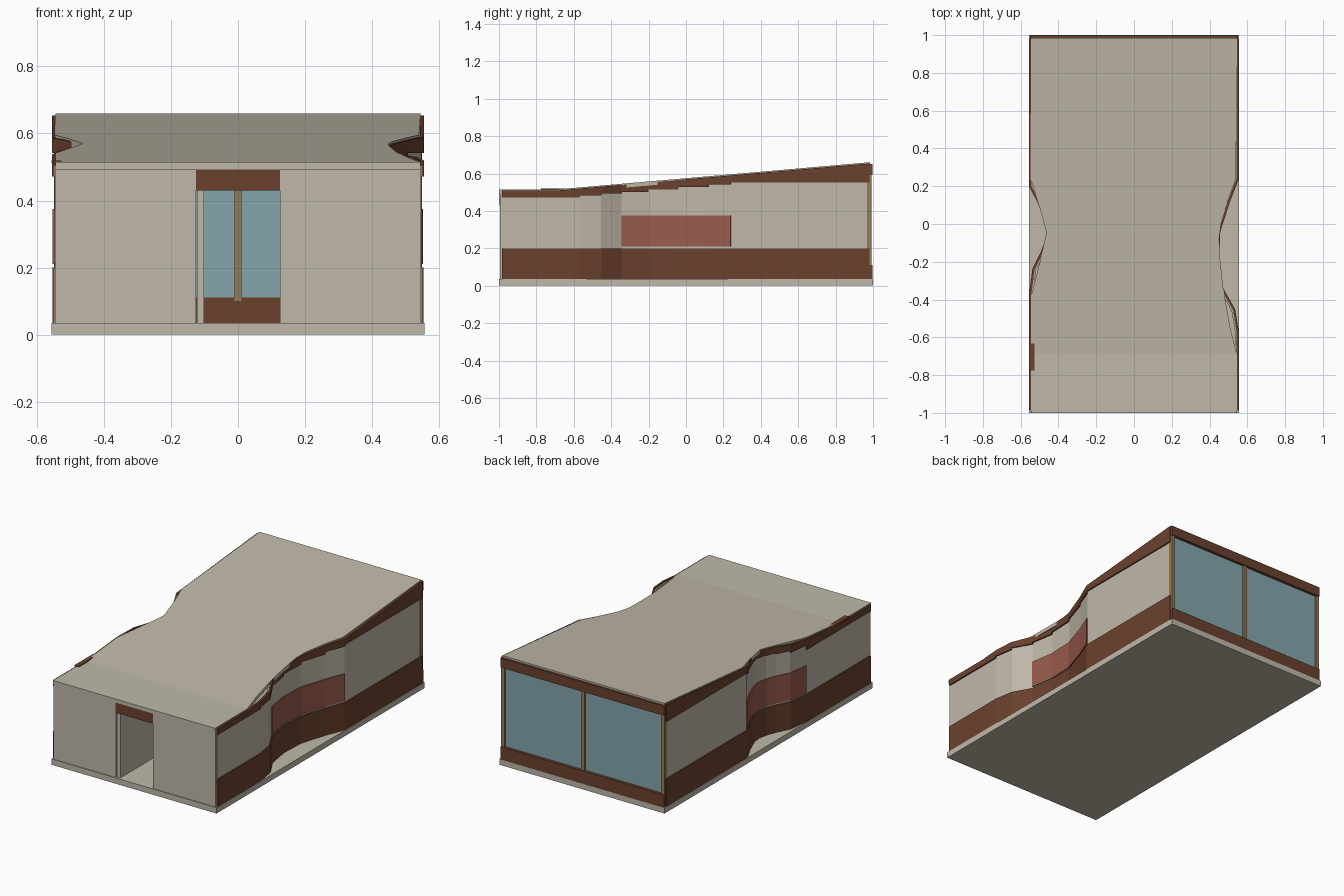
import bpy, bmesh
from mathutils import Vector

if "Cube" in bpy.data.objects:
    bpy.data.objects.remove(bpy.data.objects["Cube"])


def material(name, rgb):
    m = bpy.data.materials.new(name)
    m.diffuse_color = (*rgb, 1)
    m.use_nodes = True
    m.node_tree.nodes["Principled BSDF"].inputs["Base Color"].default_value = m.diffuse_color
    return m


BEIGE = material("beige plaster", (0.53, 0.485, 0.40))
BROWN = material("dark brown timber", (0.145, 0.053, 0.027))
RED = material("red brick panel", (0.32, 0.105, 0.075))
GLASS = material("blue glass", (0.23, 0.38, 0.41))
TAN = material("tan post", (0.30, 0.20, 0.09))

BASE_Z = 0.035


def finish(bm, name, mat):
    bmesh.ops.remove_doubles(bm, verts=bm.verts, dist=1e-5)
    bmesh.ops.recalc_face_normals(bm, faces=bm.faces)
    me = bpy.data.meshes.new(name)
    bm.to_mesh(me)
    bm.free()
    me.materials.append(mat)
    ob = bpy.data.objects.new(name, me)
    bpy.context.collection.objects.link(ob)
    return ob


def box(name, mat, x0, x1, y0, y1, z0, z1):
    bm = bmesh.new()
    bmesh.ops.create_cube(bm, size=1)
    for v in bm.verts:
        v.co = ((x0 + x1) / 2 + v.co.x * (x1 - x0),
                (y0 + y1) / 2 + v.co.y * (y1 - y0),
                (z0 + z1) / 2 + v.co.z * (z1 - z0))
    return finish(bm, name, mat)


def roof_z(y):
    """Roof top: flat at the front, then rising to the back."""
    return 0.515 + max(0, y + 0.69) * 0.0868


def shifted(path, d):
    """Offset a path sideways with mitred corners (positive = outward)."""
    side = 1 if path[0][0] > 0 else -1
    pts = [Vector(p) for p in path]
    normals = []
    for a, b in zip(pts, pts[1:]):
        t = (b - a).normalized()
        normals.append(Vector((t.y, -t.x)) * side)
    out = []
    for i, p in enumerate(pts):
        n0, n1 = normals[max(i - 1, 0)], normals[min(i, len(normals) - 1)]
        m = (n0 + n1).normalized()
        out.append(p + m * d / max(m.dot(n0), 0.5))
    return out


def ribbon(name, mat, path, inner, outer, bottom, top, stepped=False):
    """Solid band following a wall path."""
    bm = bmesh.new()
    a, b = shifted(path, inner), shifted(path, outer)
    sections = []

    def section(i, level_y):
        y = path[i][1]
        zb, zt = bottom(level_y), top(y)
        sections.append([bm.verts.new((p.x, p.y, z)) for p, z in
                         ((a[i], zb), (b[i], zb), (b[i], zt), (a[i], zt))])

    if stepped:
        for i in range(len(path) - 1):
            section(i, path[i][1])
            section(i + 1, path[i][1])
    else:
        for i in range(len(path)):
            section(i, path[i][1])
    for s, t in zip(sections, sections[1:]):
        for k in range(4):
            bm.faces.new((s[k], s[(k + 1) % 4], t[(k + 1) % 4], t[k]))
    bm.faces.new(sections[0])
    bm.faces.new(sections[-1])
    return finish(bm, name, mat)


# Wall paths, front to back, with the curved recess on each side
right_path = [(0.547, -0.985), (0.547, -0.69), (0.547, -0.57), (0.528, -0.455),
              (0.466, -0.345), (0.442, -0.2), (0.449, -0.04), (0.5, 0.12),
              (0.547, 0.24), (0.547, 0.98)]
left_path = [(-0.547, -0.985), (-0.547, -0.69), (-0.547, -0.37), (-0.53, -0.24),
             (-0.49, -0.16), (-0.467, -0.1), (-0.455, -0.04), (-0.465, 0.02),
             (-0.505, 0.12), (-0.547, 0.2), (-0.547, 0.98)]

# Floor slab
box("floor_slab", BEIGE, -0.556, 0.556, -1, 1, 0, BASE_Z)

# Side walls with brown plinth, red panel and stepped eaves beam
for side, path, panel in (("right", right_path, right_path[4:9]),
                          ("left", left_path, left_path[2:10])):
    ribbon(side + "_wall", BEIGE, path, -0.012, 0,
           lambda y: BASE_Z, lambda y: roof_z(y) - 0.012)
    ribbon(side + "_plinth", BROWN, path, -0.004, 0.007,
           lambda y: BASE_Z, lambda y: 0.2)
    ribbon(side + "_red_panel", RED, panel, -0.004, 0.006,
           lambda y: 0.21, lambda y: 0.375)
    ribbon(side + "_eaves_beam", BROWN, path, -0.004, 0.008,
           lambda y: roof_z(y) - 0.043, lambda y: roof_z(y) - 0.006, True)

# Roof sheet with waisted outline, built as a loft of cross strips
roof_right = [(0.545, -1), (0.545, -0.69), (0.51, -0.55), (0.472, -0.34),
              (0.452, -0.15), (0.448, -0.08), (0.458, 0), (0.495, 0.12),
              (0.54, 0.24), (0.545, 0.985)]
roof_left = [(-0.545, -1), (-0.545, -0.69), (-0.545, -0.38), (-0.48, -0.13),
             (-0.463, -0.05), (-0.505, 0.11), (-0.548, 0.24), (-0.545, 0.985)]


def x_at(path, y):
    for (x0, y0), (x1, y1) in zip(path, path[1:]):
        if y0 <= y <= y1:
            return x0 + (x1 - x0) * (y - y0) / (y1 - y0)


bm = bmesh.new()
rows = []
for y in sorted({p[1] for p in roof_right + roof_left}):
    l, r, z = x_at(roof_left, y), x_at(roof_right, y), roof_z(y)
    rows.append([bm.verts.new(c) for c in
                 ((l, y, z - 0.022), (r, y, z - 0.022), (r, y, z), (l, y, z))])
for s, t in zip(rows, rows[1:]):
    for k in range(4):
        bm.faces.new((s[k], s[(k + 1) % 4], t[(k + 1) % 4], t[k]))
bm.faces.new(rows[0])
bm.faces.new(rows[-1])
finish(bm, "roof", BEIGE)
box("roof_edge_patch", BROWN, -0.556, -0.527, -0.775, -0.6, 0.512, 0.52)

# Front wall around the doorway, lintel and inner hall wall
for name, s in (("front_wall_left", -1), ("front_wall_right", 1)):
    xs = sorted((s * 0.125, s * 0.545))
    box(name, BEIGE, *xs, -0.995, -0.98, BASE_Z, 0.493)
box("door_lintel", BROWN, -0.125, 0.125, -0.997, -0.98, 0.43, 0.493)
box("hall_wall", BEIGE, -0.123, -0.102, -0.985, -0.5, BASE_Z, 0.43)

# Back glazing with rails and posts
box("back_glass", GLASS, -0.54, 0.54, 0.975, 0.981, 0.1, 0.6)
box("back_bottom_rail", BROWN, -0.55, 0.55, 0.972, 0.998, BASE_Z, 0.11)
box("back_top_rail", BROWN, -0.55, 0.55, 0.972, 0.998, 0.592, 0.65)
for name, x in (("left_post", -0.538), ("middle_post", 0), ("right_post", 0.538)):
    box(name, TAN, x - 0.011, x + 0.011, 0.968, 0.992, 0.1, 0.6)
